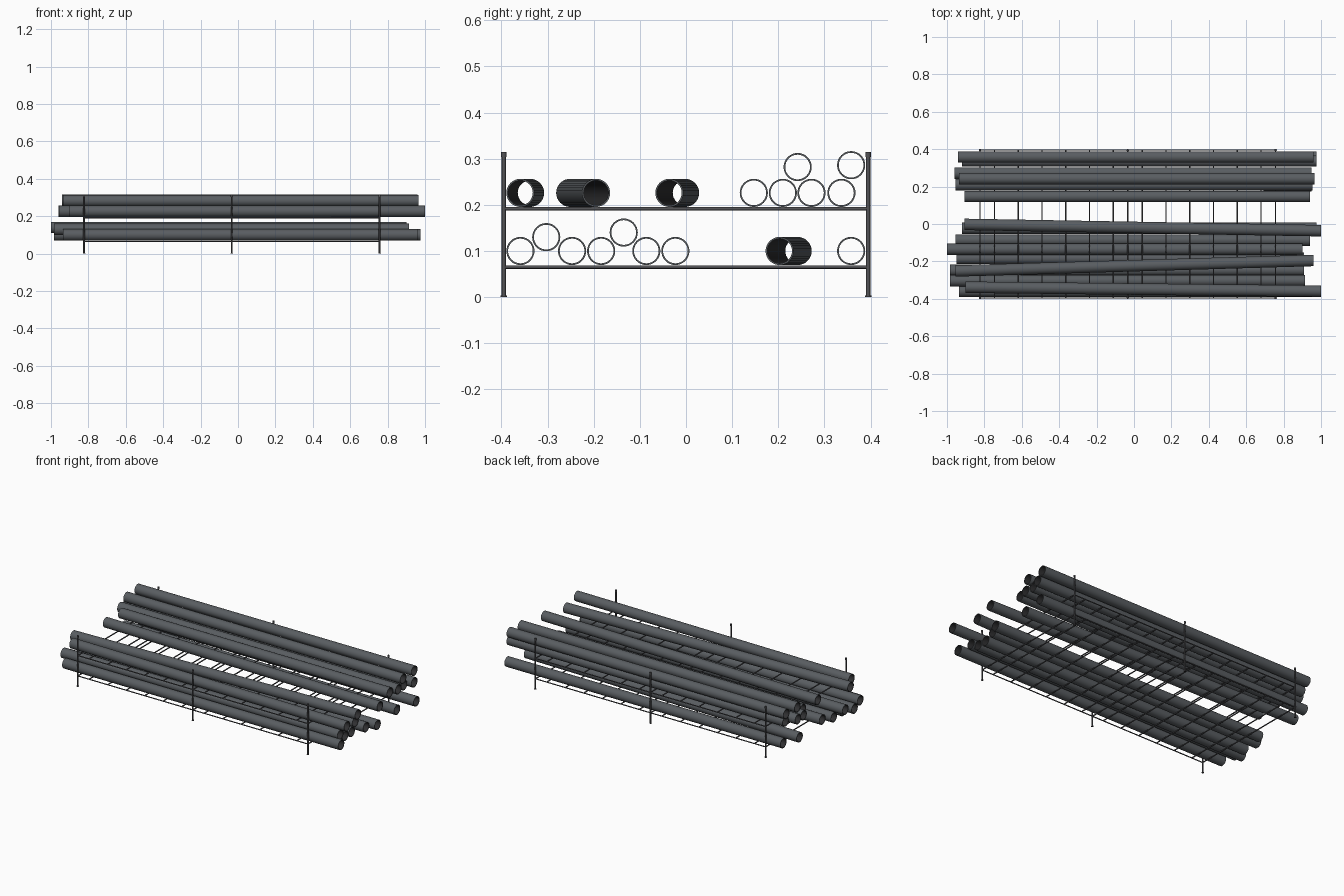
import bpy, bmesh, math
from mathutils import Vector

if "Cube" in bpy.data.objects:
    bpy.data.objects.remove(bpy.data.objects["Cube"])


def material(name, rgb):
    m = bpy.data.materials.new(name)
    m.diffuse_color = (*rgb, 1)
    m.use_nodes = True
    m.node_tree.nodes["Principled BSDF"].inputs["Base Color"].default_value = m.diffuse_color
    return m


PIPE = material("pipe grey", (0.10, 0.11, 0.12))
INSIDE = material("pipe inside dark", (0.03, 0.03, 0.032))
RACK = material("rack dark grey", (0.085, 0.085, 0.092))


def finish(bm, name, *mats):
    bmesh.ops.recalc_face_normals(bm, faces=bm.faces)
    me = bpy.data.meshes.new(name)
    bm.to_mesh(me)
    bm.free()
    for m in mats:
        me.materials.append(m)
    ob = bpy.data.objects.new(name, me)
    bpy.context.collection.objects.link(ob)
    bpy.ops.object.select_all(action='DESELECT')
    ob.select_set(True)
    bpy.context.view_layer.objects.active = ob
    bpy.ops.object.shade_smooth_by_angle(angle=math.radians(40))
    return ob


def rod(bm, a, b, r, sides=10):
    """Solid round bar between two points."""
    a, b = Vector(a), Vector(b)
    d = b - a
    mat = d.to_track_quat('Z', 'Y').to_matrix().to_4x4()
    mat.translation = (a + b) / 2
    bmesh.ops.create_cone(bm, cap_ends=True, segments=sides, radius1=r,
                          radius2=r, depth=d.length, matrix=mat)


def pipe(name, x0, x1, y0, y1, z, ro=0.0305, ri=0.0268, n=32):
    """Open hollow pipe running along x, from y0 at the left to y1 at the right."""
    bm = bmesh.new()
    rings = []
    for x, y, r in ((x0, y0, ro), (x1, y1, ro), (x1, y1, ri), (x0, y0, ri)):
        rings.append([bm.verts.new((x, y + r * math.cos(t), z + r * math.sin(t)))
                      for t in (2 * math.pi * i / n for i in range(n))])
    for k in range(4):
        p, q = rings[k], rings[(k + 1) % 4]
        for i in range(n):
            j = (i + 1) % n
            f = bm.faces.new((p[i], p[j], q[j], q[i]))
            f.material_index = 1 if k == 2 else 0  # inner wall is darker
    return finish(bm, name, PIPE, INSIDE)


# Posts with caps and feet
POST_X = (-0.823, -0.033, 0.757)
Y = 0.395
bm = bmesh.new()
for x in POST_X:
    for y in (-Y, Y):
        rod(bm, (x, y, 0), (x, y, 0.313), 0.0045, 12)
        rod(bm, (x, y, 0.304), (x, y, 0.315), 0.006, 12)
        rod(bm, (x, y, 0), (x, y, 0.003), 0.007, 12)
finish(bm, "rack_posts", RACK)

# Two wire shelves: long side rails, bars at the posts and six bars per bay
bars = list(POST_X)
for left in POST_X[:2]:
    bars += [left + 0.0775 + 0.127 * i for i in range(6)]
for label, z in (("lower", 0.065), ("upper", 0.1915)):
    bm = bmesh.new()
    for y in (-Y, Y):
        rod(bm, (POST_X[0], y, z), (POST_X[-1], y, z), 0.0032)
    for x in bars:
        rod(bm, (x, -Y, z), (x, Y, z), 0.0036)
    finish(bm, label + "_shelf", RACK)

# Pipes: x start, x end, y at left, y at right, z
LOWER = [
    (-0.935, 0.96, -0.359, -0.359, 0.10),
    (-0.985, 0.915, -0.303, -0.303, 0.13),
    (-0.985, 0.91, -0.247, -0.247, 0.10),
    (-0.95, 0.91, -0.184, -0.184, 0.10),
    (-1.00, 0.90, -0.135, -0.135, 0.14),
    (-0.955, 0.94, -0.086, -0.086, 0.10),
    (-0.92, 0.975, -0.023, -0.023, 0.10),
    (-0.95, 0.95, 0.242, 0.203, 0.10),
    (-0.92, 0.975, 0.358, 0.358, 0.10),
]
UPPER = [
    (-0.90, 1.00, -0.338, -0.359, 0.226),
    (-0.955, 0.96, -0.251, -0.195, 0.226),
    (-0.905, 1.00, -0.002, -0.036, 0.226),
    (-0.905, 0.94, 0.147, 0.147, 0.226),
    (-0.955, 0.955, 0.21, 0.21, 0.226),
    (-0.96, 0.95, 0.272, 0.272, 0.226),
    (-0.92, 0.975, 0.337, 0.337, 0.226),
    (-0.935, 0.965, 0.242, 0.242, 0.282),
    (-0.94, 0.96, 0.358, 0.358, 0.286),
]
for label, rows in (("lower", LOWER), ("upper", UPPER)):
    for i, row in enumerate(rows, 1):
        pipe(f"{label}_pipe_{i}", *row)
